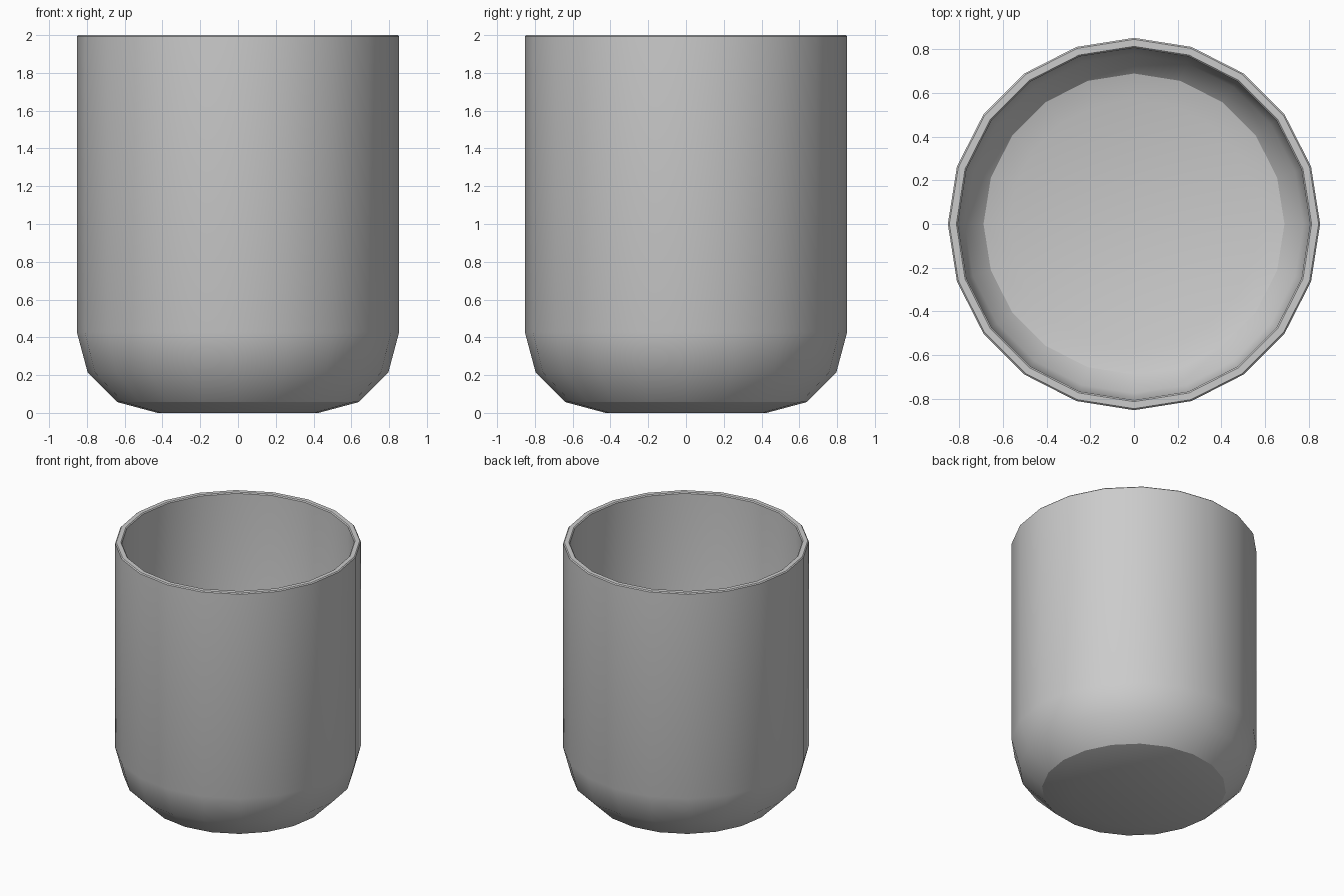
import bpy, bmesh, math

if "Cube" in bpy.data.objects:
    bpy.data.objects.remove(bpy.data.objects["Cube"])

SIDES = 20


def corner(cx, cz, r, a0, a1, steps):
    """Points on a rounded profile corner, angles in degrees."""
    pts = []
    for i in range(steps + 1):
        a = math.radians(a0 + (a1 - a0) * i / steps)
        pts.append((cx + r * math.cos(a), cz + r * math.sin(a)))
    return pts


def lathe(name, profile):
    """Revolve an (r, z) profile into a closed solid with flat end caps."""
    bm = bmesh.new()
    rings = []
    for r, z in profile:
        rings.append([bm.verts.new((r * math.cos(math.tau * i / SIDES),
                                    r * math.sin(math.tau * i / SIDES), z))
                      for i in range(SIDES)])
    for lo, hi in zip(rings, rings[1:]):
        for i in range(SIDES):
            j = (i + 1) % SIDES
            bm.faces.new((lo[i], lo[j], hi[j], hi[i]))
    bm.faces.new(rings[0][::-1])
    bm.faces.new(rings[-1])
    bmesh.ops.recalc_face_normals(bm, faces=bm.faces)
    mesh = bpy.data.meshes.new(name)
    bm.to_mesh(mesh)
    bm.free()
    ob = bpy.data.objects.new(name, mesh)
    bpy.context.collection.objects.link(ob)
    return ob


R_OUT, R_IN, FLOOR, RIM = 0.853, 0.807, 0.10, 0.007
B_OUT, B_IN = 0.427, 0.235

# Outer shell, bevelled rim, inner wall and floor as one profile
profile = corner(R_OUT - B_OUT, B_OUT, B_OUT, -90, 0, 3)
profile += [(R_OUT, 2 - RIM), (R_OUT - RIM, 2), (R_IN + RIM, 2), (R_IN, 2 - RIM)]
profile += corner(R_IN - B_IN, FLOOR + B_IN, B_IN, 0, -90, 3)
cup = lathe("cup", profile)

# Smooth round walls, crisp rim and base edges
bpy.context.view_layer.objects.active = cup
cup.select_set(True)
bpy.ops.object.shade_smooth_by_angle(angle=math.radians(30))
